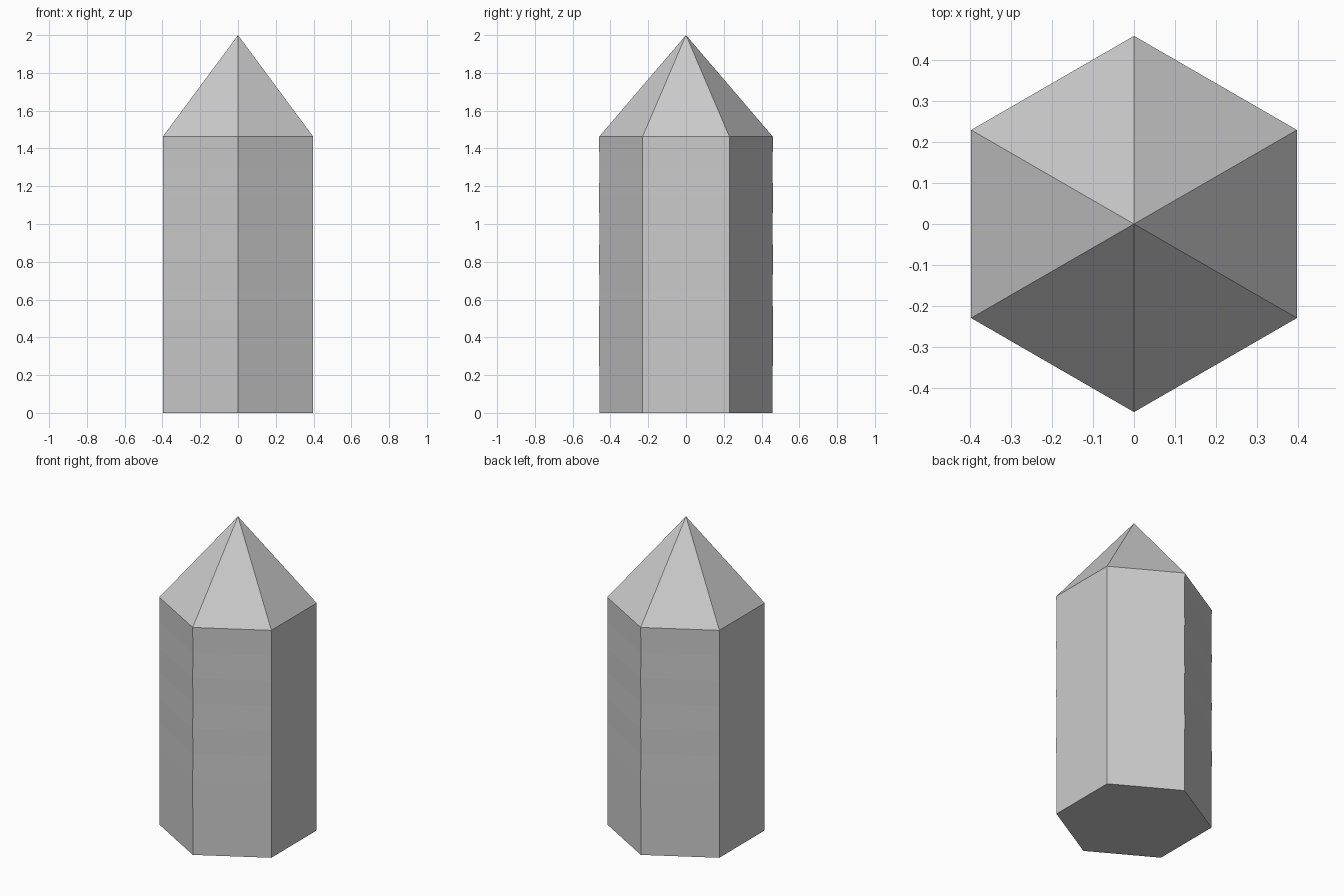
import bpy, bmesh
from math import sin, cos, pi

if "Cube" in bpy.data.objects:
    bpy.data.objects.remove(bpy.data.objects["Cube"])

SIDES = 6
RADIUS = 0.46
SHOULDER = 1.462
STEP = SHOULDER / 9

bm = bmesh.new()


def ring(z, r):
    return [bm.verts.new((r * sin(2 * pi * i / SIDES), r * cos(2 * pi * i / SIDES), z))
            for i in range(SIDES)]


# Hexagonal shaft, with very faint alternating growth bands
levels = [0, 3, 4, 5, 6, 7, 8, 9]
rings = [ring(k * STEP, RADIUS - (0 if k % 2 else 0.0015)) for k in levels]
for low, high in zip(rings, rings[1:]):
    for i in range(SIDES):
        j = (i + 1) % SIDES
        bm.faces.new((low[i], low[j], high[j], high[i]))

# Flat base and pointed tip
bm.faces.new(rings[0])
apex = bm.verts.new((0, 0, 2))
for i in range(SIDES):
    bm.faces.new((rings[-1][i], rings[-1][(i + 1) % SIDES], apex))

bmesh.ops.recalc_face_normals(bm, faces=bm.faces)
mesh = bpy.data.meshes.new("crystal")
bm.to_mesh(mesh)
bm.free()
bpy.context.collection.objects.link(bpy.data.objects.new("crystal", mesh))
